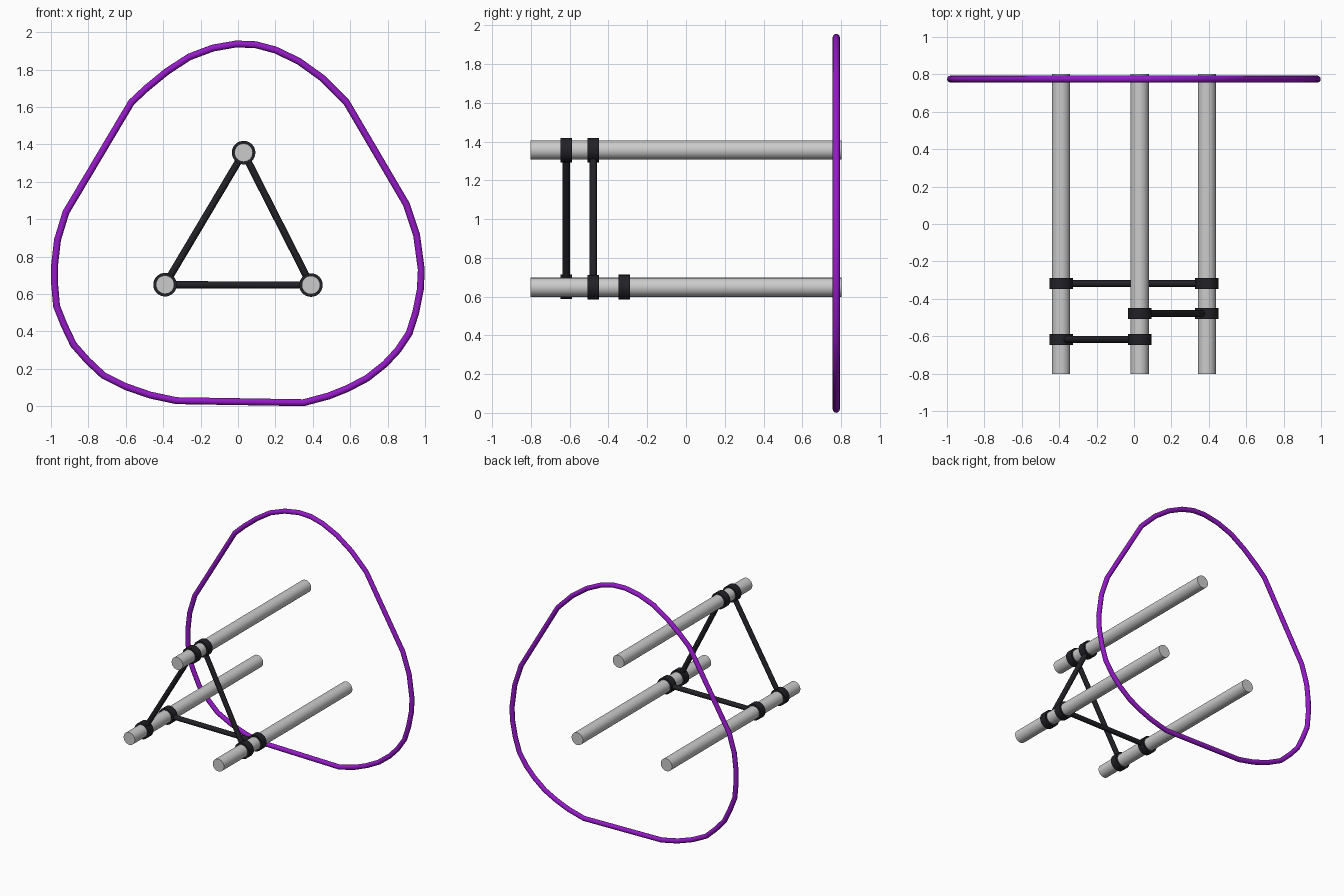
import bpy
from mathutils import Vector

if "Cube" in bpy.data.objects:
    bpy.data.objects.remove(bpy.data.objects["Cube"])


def material(name, rgb):
    m = bpy.data.materials.new(name)
    m.diffuse_color = (*rgb, 1)
    m.use_nodes = True
    m.node_tree.nodes["Principled BSDF"].inputs["Base Color"].default_value = m.diffuse_color
    return m


black = material("black", (0.015, 0.015, 0.02))
purple = material("purple", (0.30, 0.01, 0.57))


def rod(name, a, b, r, mat=None, sides=32):
    a, b = Vector(a), Vector(b)
    d = b - a
    bpy.ops.mesh.primitive_cylinder_add(vertices=sides, radius=r, depth=d.length,
                                        location=(a + b) / 2)
    o = bpy.context.object
    o.name = name
    o.rotation_euler = d.to_track_quat('Z', 'Y').to_euler()
    bpy.ops.object.shade_smooth_by_angle()
    if mat:
        o.data.materials.append(mat)
    return o


# three long parallel rods (x, z)
rods = {"left": (-0.39, 0.65), "right": (0.39, 0.648), "top": (0.03, 1.356)}
for n, (x, z) in rods.items():
    rod(n + "_rod", (x, -0.802, z), (x, 0.802, z), 0.049)

# cross braces, each with a collar on the two rods it joins
for p, q, y in (("left", "top", -0.618), ("top", "right", -0.478), ("left", "right", -0.318)):
    ends = [(rods[n][0], y, rods[n][1]) for n in (p, q)]
    rod(f"{p}_{q}_brace", *ends, 0.019, black, 16)
    for n, (x, _, z) in zip((p, q), ends):
        rod(f"{p}_{q}_collar_on_{n}", (x, y - 0.029, z), (x, y + 0.029, z), 0.063, black)

# rounded triangular hoop: three bowed corners joined by straight runs
top = [(-.57, 1.625), (-.49, 1.70), (-.38, 1.79), (-.26, 1.868), (-.135, 1.915), (-.01, 1.937),
       (.095, 1.933), (.20, 1.905), (.325, 1.845), (.45, 1.755), (.58, 1.625)]
right = [(.90, 1.08), (.955, .915), (.98, .73), (.975, .625), (.95, .50), (.915, .39),
         (.855, .30), (.785, .225), (.69, .15), (.585, .095), (.485, .055), (.35, .019)]
left = [(-.33, .03), (-.47, .06), (-.60, .105), (-.72, .165), (-.805, .245), (-.88, .33),
        (-.93, .435), (-.97, .535), (-.981, .66), (-.98, .76), (-.965, .89), (-.92, 1.037)]
path = top + right + left
cu = bpy.data.curves.new("hoop", 'CURVE')
cu.dimensions = '3D'
cu.bevel_depth = 0.0185
cu.bevel_resolution = 4
s = cu.splines.new('POLY')
s.points.add(len(path) - 1)
for pt, (x, z) in zip(s.points, path):
    pt.co = (x, 0.775, z, 1)
s.use_cyclic_u = True
cu.materials.append(purple)
hoop = bpy.data.objects.new("hoop", cu)
bpy.context.collection.objects.link(hoop)
